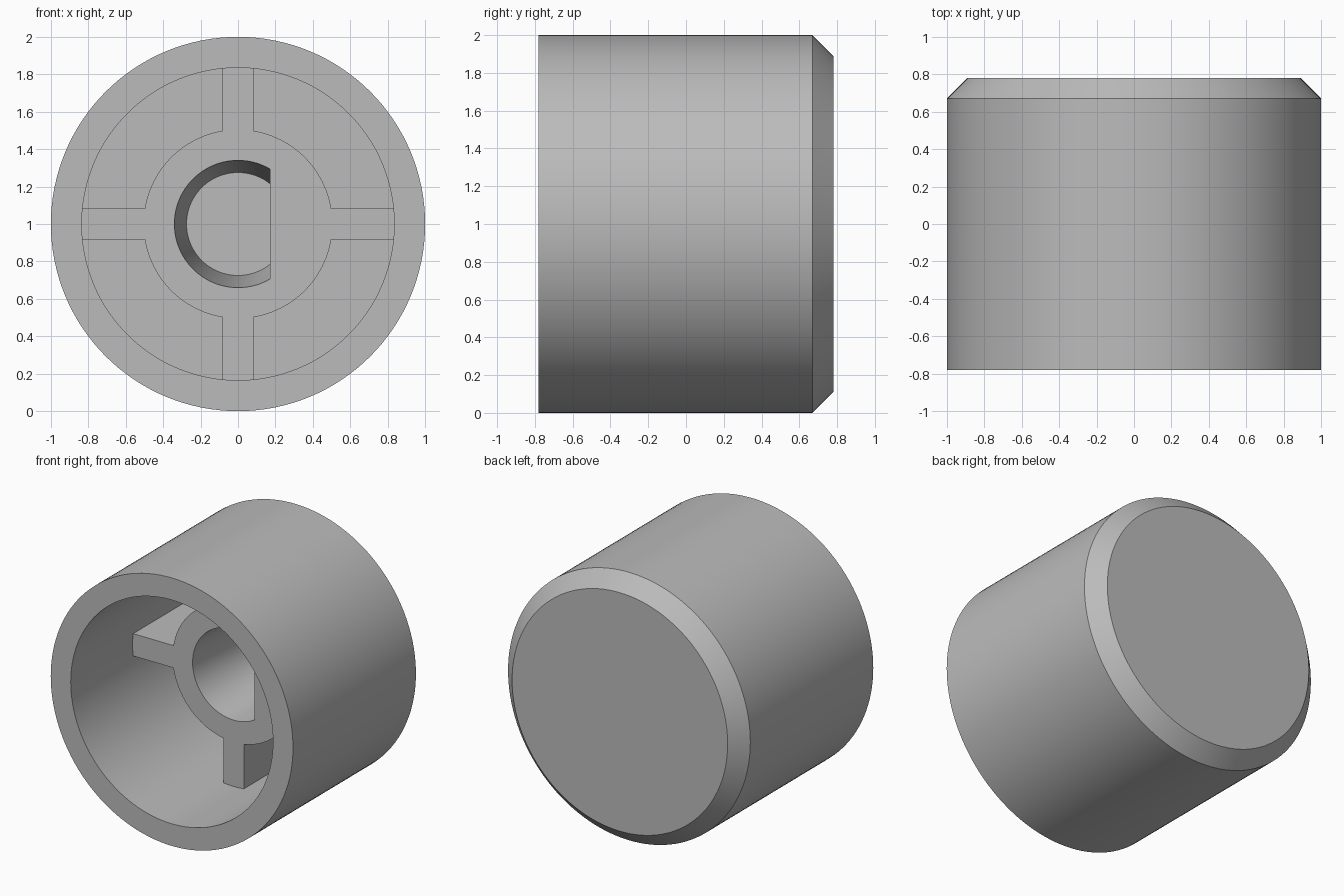
import bpy, bmesh, math
from mathutils import Vector

default = bpy.data.objects.get("Cube")
if default:
    bpy.data.objects.remove(default, do_unlink=True)

# Main dimensions; the knob axis runs along y at height AXIS_Z
AXIS_Z = 1.0
FRONT, BACK, FLOOR, HUB_FRONT = -0.78, 0.78, 0.61, -0.05
OUTER_R, BORE_R, CHAMFER = 1.0, 0.835, 0.11
HUB_R, RIB_HALF = 0.505, 0.083
HOLE_R, HOLE_END_R, FLAT_X = 0.34, 0.275, 0.17
SEGMENTS = 128

gray = bpy.data.materials.new("light gray plastic")
gray.use_nodes = True
gray.diffuse_color = (0.5, 0.5, 0.5, 1)
gray.node_tree.nodes["Principled BSDF"].inputs["Base Color"].default_value = (0.5, 0.5, 0.5, 1)


def finish(bm, name):
    bmesh.ops.remove_doubles(bm, verts=bm.verts, dist=1e-5)
    bmesh.ops.recalc_face_normals(bm, faces=bm.faces)
    mesh = bpy.data.meshes.new(name)
    bm.to_mesh(mesh)
    bm.free()
    mesh.materials.append(gray)
    mesh.shade_smooth()
    mesh.set_sharp_from_angle(angle=math.radians(25))
    obj = bpy.data.objects.new(name, mesh)
    bpy.context.collection.objects.link(obj)
    return obj


def arc(radius, start, end, steps):
    """Points (x, z) along an arc, both ends included."""
    angles = [start + (end - start) * i / steps for i in range(steps + 1)]
    return [(radius * math.cos(a), radius * math.sin(a)) for a in angles]


def loop(bm, points, y):
    verts = [bm.verts.new((x, y, z + AXIS_Z)) for x, z in points]
    edges = [bm.edges.new((v, verts[i - 1])) for i, v in enumerate(verts)]
    return verts, edges


def wall(bm, a, b):
    for i in range(len(a)):
        bm.faces.new((a[i - 1], a[i], b[i], b[i - 1]))


# Hollow cap: one lathed profile with a chamfered closed back
bm = bmesh.new()
profile = [(0, BACK), (OUTER_R - CHAMFER, BACK), (OUTER_R, BACK - CHAMFER),
           (OUTER_R, FRONT), (BORE_R, FRONT), (BORE_R, FLOOR), (0, FLOOR)]
verts = [bm.verts.new((r, y, AXIS_Z)) for r, y in profile]
edges = [bm.edges.new(pair) for pair in zip(verts, verts[1:])]
bmesh.ops.spin(bm, geom=verts + edges, cent=Vector((0, 0, AXIS_Z)), axis=Vector((0, 1, 0)),
               angle=math.tau, steps=SEGMENTS, use_merge=True)
finish(bm, "cap_shell")

# Hub outline: four ribs reaching the bore, joined by quarter arcs
outline = []
rib_r = BORE_R + 0.003
rib_angle = math.asin(RIB_HALF / rib_r)
hub_angle = math.asin(RIB_HALF / HUB_R)
for k in range(4):
    a = k * math.pi / 2
    outline += arc(rib_r, a - rib_angle, a + rib_angle, 4)
    outline += arc(HUB_R, a + hub_angle, a + math.pi / 2 - hub_angle, 24)


# D-shaped shaft hole, tapered on the round side only
def d_shape(radius):
    a = math.acos(FLAT_X / radius)
    return arc(radius, a, math.tau - a, 72)


bm = bmesh.new()
outer_front, outer_edges = loop(bm, outline, HUB_FRONT)
outer_back, _ = loop(bm, outline, FLOOR)
hole_front, hole_edges = loop(bm, d_shape(HOLE_R), HUB_FRONT)
hole_back, _ = loop(bm, d_shape(HOLE_END_R), FLOOR)
bmesh.ops.triangle_fill(bm, edges=outer_edges + hole_edges, use_beauty=True,
                        normal=Vector((0, -1, 0)))
wall(bm, outer_front, outer_back)
wall(bm, hole_front, hole_back)
finish(bm, "ribbed_hub")
